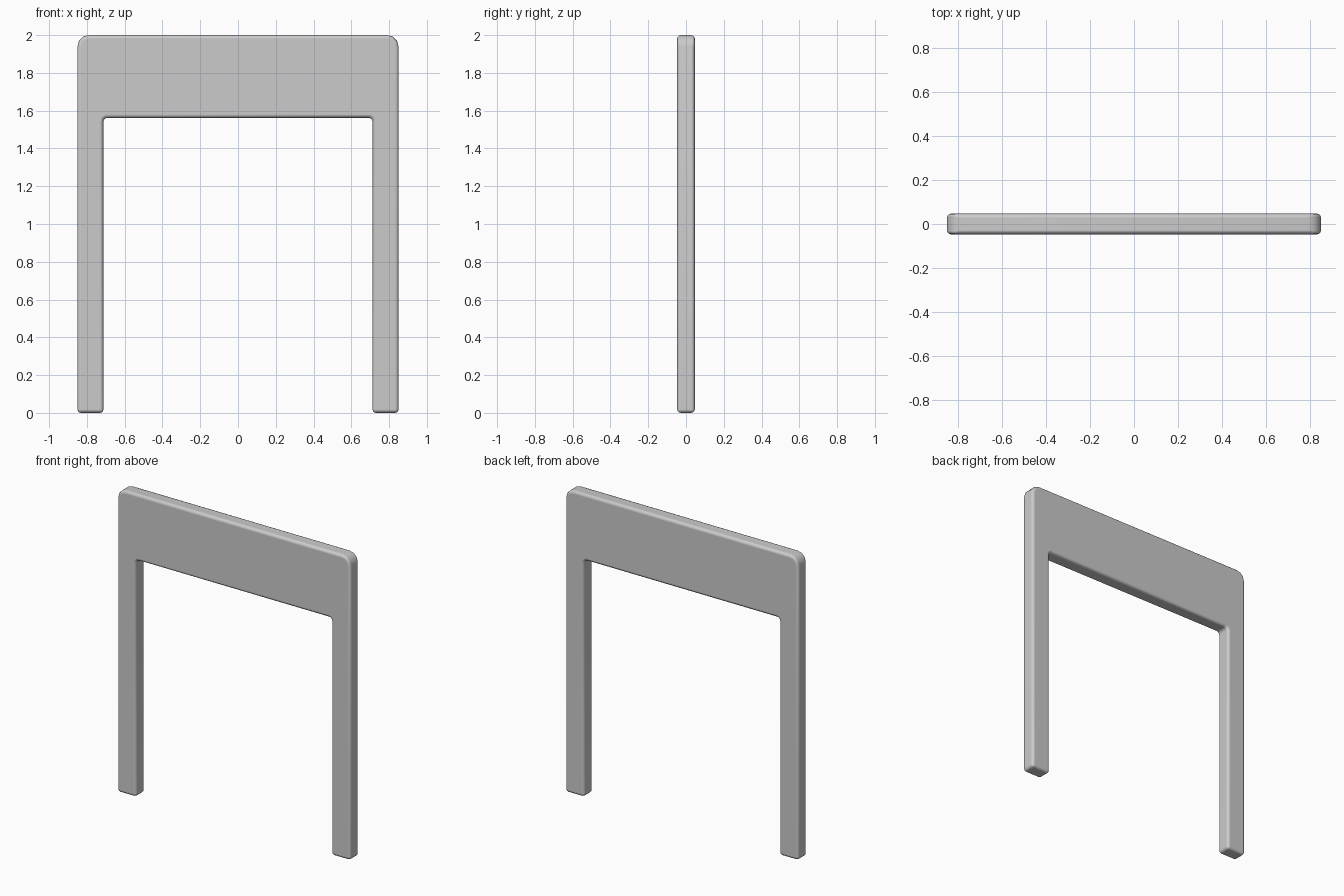
import bpy, bmesh, math

if "Cube" in bpy.data.objects:
    bpy.data.objects.remove(bpy.data.objects["Cube"])

HALF_W, INNER, TOP, RAIL, HALF_D = 0.85, 0.712, 2.0, 1.562, 0.047


def arc(cx, cz, r, a0, a1, steps):
    """Points of a circular arc in the XZ plane, angles in degrees."""
    pts = []
    for i in range(steps + 1):
        a = math.radians(a0 + (a1 - a0) * i / steps)
        pts.append((cx + r * math.cos(a), cz + r * math.sin(a)))
    return pts


# Right half of the outline: inner corner, leg, rounded top corner
half = arc(INNER - 0.02, RAIL - 0.02, 0.02, 90, 0, 3)
half += [(INNER, 0), (HALF_W, 0)]
half += arc(HALF_W - 0.06, TOP - 0.06, 0.06, 0, 90, 3)
outline = half + [(-x, z) for x, z in reversed(half)]

# Extrude the outline into a slab
bm = bmesh.new()
face = bm.faces.new([bm.verts.new((x, -HALF_D, z)) for x, z in outline])
ext = bmesh.ops.extrude_face_region(bm, geom=[face], use_keep_orig=True)
for v in ext["geom"]:
    if isinstance(v, bmesh.types.BMVert):
        v.co.y = HALF_D
bmesh.ops.recalc_face_normals(bm, faces=bm.faces)
mesh = bpy.data.meshes.new("chair_back_frame")
bm.to_mesh(mesh)
bm.free()
frame = bpy.data.objects.new("leg_and_rail_frame", mesh)
bpy.context.collection.objects.link(frame)

# Soft rounded edges all round
bpy.context.view_layer.objects.active = frame
frame.select_set(True)
bpy.ops.object.shade_smooth()
bevel = frame.modifiers.new("soft_edges", 'BEVEL')
bevel.width = 0.022
bevel.segments = 3
bevel.limit_method = 'ANGLE'
bevel.angle_limit = math.radians(40)
bevel.harden_normals = True
